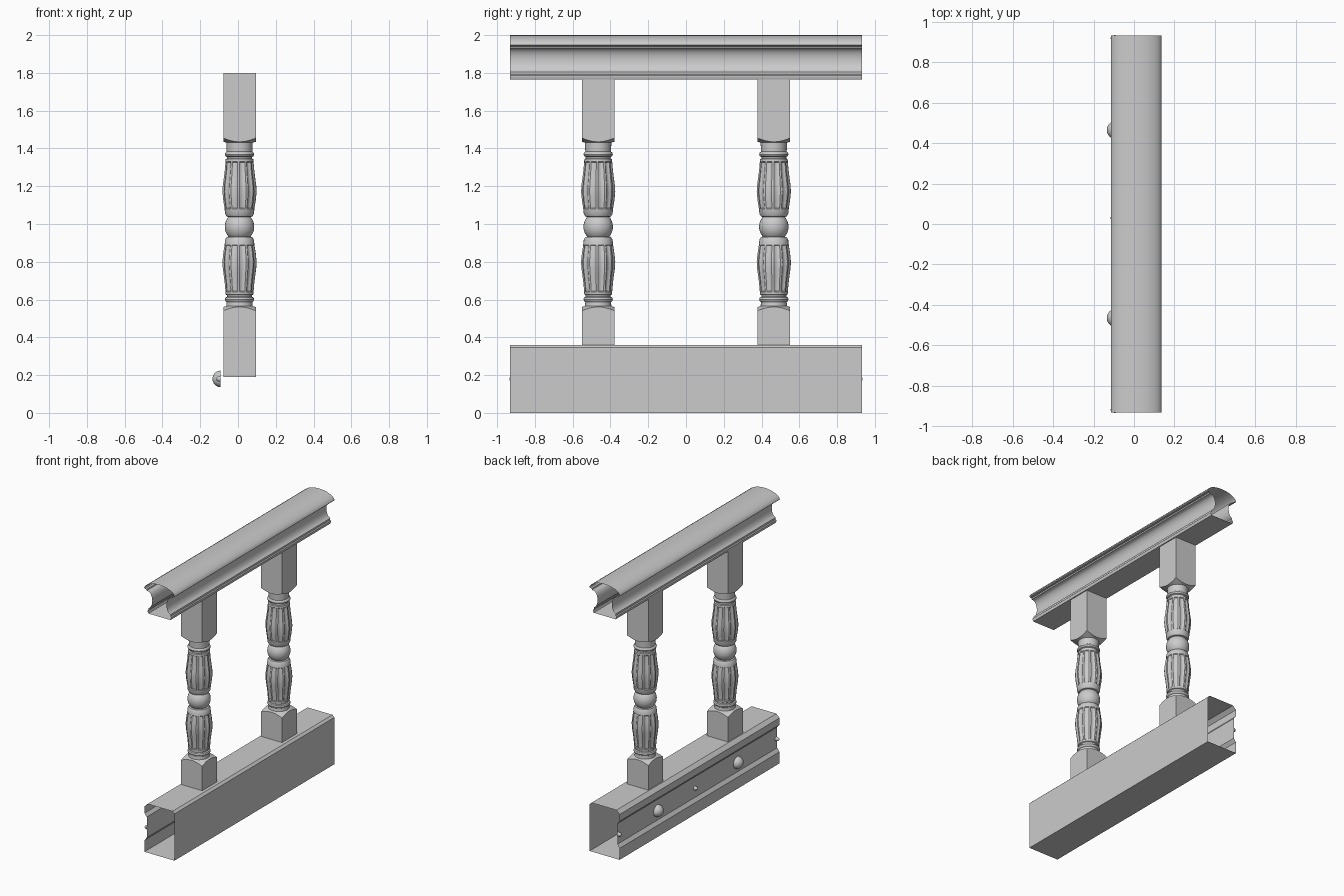
import bpy, bmesh, math
from mathutils import Matrix

if "Cube" in bpy.data.objects:
    bpy.data.objects.remove(bpy.data.objects["Cube"])

CX = 0.011      # x centre of the railing
L = 0.932       # half length along y


def finish(bm, name, angle=30, normals=True):
    if normals:
        bmesh.ops.recalc_face_normals(bm, faces=bm.faces[:])
    me = bpy.data.meshes.new(name)
    bm.to_mesh(me)
    bm.free()
    ob = bpy.data.objects.new(name, me)
    bpy.context.collection.objects.link(ob)
    bpy.ops.object.select_all(action='DESELECT')
    ob.select_set(True)
    bpy.context.view_layer.objects.active = ob
    bpy.ops.object.shade_smooth_by_angle(angle=math.radians(angle))
    return ob


def extrude_y(name, prof):
    """Open-ended tube with a closed cross-section in xz (counter-clockwise)."""
    bm = bmesh.new()
    a = [bm.verts.new((x, -L, z)) for x, z in prof]
    b = [bm.verts.new((x, L, z)) for x, z in prof]
    n = len(prof)
    for i in range(n):
        j = (i + 1) % n
        bm.faces.new((a[i], b[i], b[j], a[j]))
    bm.normal_update()
    if max(bm.faces, key=lambda f: f.calc_center_median().z).normal.z < 0:
        bmesh.ops.reverse_faces(bm, faces=bm.faces[:])
    return finish(bm, name, normals=False)


# Base beam, with a shallow channel along its left side
extrude_y("base_beam", [
    (-0.111, 0), (0.134, 0), (0.134, 0.345), (0.118, 0.36), (-0.085, 0.36),
    (-0.111, 0.335), (-0.111, 0.285), (-0.092, 0.262), (-0.092, 0.11), (-0.111, 0.085)])

# Moulded handrail: half section mirrored about its centre
dome = [(0.03, 1.9985), (0.06, 1.993), (0.09, 1.982), (0.11, 1.969), (0.121, 1.957)]
lip = [(0.124, 1.947), (0.119, 1.942), (0.106, 1.94), (0.104, 1.931)]
cove = [(0.058 + 0.036 * (1 - math.cos(t)), 1.868 + 0.062 * math.sin(t))
        for t in [math.radians(75 - 15 * i) for i in range(11)]]
foot = [(0.089, 1.805), (0.089, 1.792), (0.095, 1.786), (0.095, 1.778), (0.09, 1.766)]
half = dome + lip + cove + foot
extrude_y("handrail", [(CX - x, z) for x, z in half] +
          [(CX + x, z) for x, z in reversed(half)] + [(CX, 2.0)])

# Turned baluster: rings stacked from bottom to top
C = 0.985       # ball centre height
N = 48
H = 0.086       # half width of the square blocks
# distance from centre, radius, fluted
TURN = [(0.052, 0.058, 0), (0.055, 0.068, 0), (0.068, 0.076, 0), (0.095, 0.079, 0),
        (0.099, 0.0795, 1), (0.14, 0.086, 1), (0.185, 0.0905, 1), (0.22, 0.0885, 1),
        (0.26, 0.083, 1), (0.30, 0.078, 1), (0.341, 0.0745, 1), (0.345, 0.0745, 0),
        (0.358, 0.073, 0), (0.362, 0.066, 0), (0.37, 0.066, 0), (0.374, 0.074, 0),
        (0.384, 0.078, 0), (0.394, 0.074, 0), (0.398, 0.068, 0)]


def ring(kind, t, r, sign):
    pts = []
    for i in range(N):
        a = 2 * math.pi * i / N
        c, s = math.cos(a), math.sin(a)
        rad, d = r, t
        if kind == "flute" and i % 4 in (1, 2):
            rad = r - 0.007
        elif kind in ("square", "cut"):
            k = 1 / max(abs(c), abs(s))
            rad = H * k
            if kind == "cut":
                d = t + 0.02 * (k - 1) / 0.414
        pts.append((rad * c, rad * s, C + sign * d))
    return pts


def half_rings(sign, block, end):
    out = [ring("flute" if f else "round", t, r, sign) for t, r, f in TURN]
    out += [ring("round", block - 0.004, 0.07, sign), ring("cut", block, 0, sign),
            ring("square", end, 0, sign)]
    return out


def baluster(name, y):
    ball = [ring("round", 0.078 * math.sin(t), 0.078 * math.cos(t), 1)
            for t in [math.radians(-40 + 8 * i) for i in range(11)]]
    stack = half_rings(-1, 0.424, 0.795)[::-1] + ball + half_rings(1, 0.45, 0.815)
    bm = bmesh.new()
    rows = [[bm.verts.new((x + CX - 0.003, py + y, z)) for x, py, z in r] for r in stack]
    for a, b in zip(rows, rows[1:]):
        for i in range(N):
            j = (i + 1) % N
            bm.faces.new((a[i], a[j], b[j], b[i]))
    bm.faces.new(rows[0][::-1])
    bm.faces.new(rows[-1])
    finish(bm, name)


# Domed knobs on the left side of the beam
def knob(name, x, y, r, depth):
    bm = bmesh.new()
    bmesh.ops.create_uvsphere(bm, u_segments=24, v_segments=12, radius=1)
    bmesh.ops.bisect_plane(bm, geom=bm.verts[:] + bm.edges[:] + bm.faces[:], dist=1e-5,
                           plane_co=(0, 0, 0), plane_no=(0, 0, 1), clear_inner=True)
    bmesh.ops.holes_fill(bm, edges=[e for e in bm.edges if e.is_boundary], sides=0)
    m = Matrix.Translation((x, y, 0.18)) @ Matrix.Diagonal((depth, r, r, 1)) \
        @ Matrix.Rotation(-math.pi / 2, 4, 'Y')
    bmesh.ops.transform(bm, matrix=m, verts=bm.verts)
    finish(bm, name, 40)


for tag, y in (("front", -0.465), ("back", 0.465)):
    baluster(tag + "_baluster", y)
    knob(tag + "_knob", -0.092, y, 0.044, 0.043)
for tag, y in (("front", -0.92), ("middle", 0.03), ("back", 0.92)):
    knob(tag + "_stud", -0.092, y, 0.015, 0.024)
